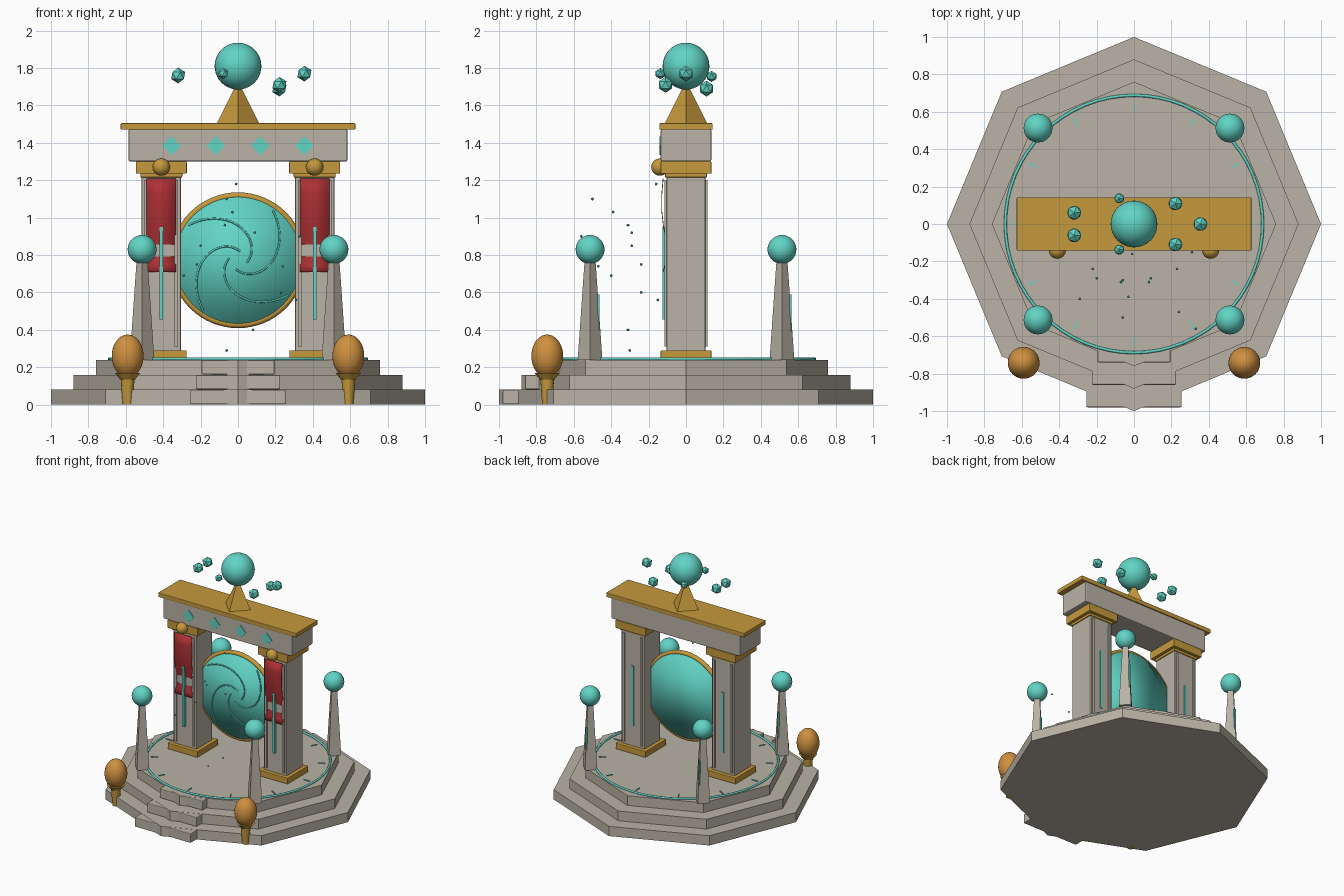
import bpy
import bmesh
from math import pi, sin, cos, radians
from mathutils import Matrix, Vector

if "Cube" in bpy.data.objects:
    bpy.data.objects.remove(bpy.data.objects["Cube"])


def material(name, r, g, b):
    m = bpy.data.materials.new(name)
    m.use_nodes = True
    m.diffuse_color = (r, g, b, 1)
    m.node_tree.nodes["Principled BSDF"].inputs["Base Color"].default_value = (r, g, b, 1)
    return m


STONE = material("warm stone", 0.49, 0.45, 0.38)
GOLD = material("gold", 0.56, 0.32, 0.045)
TEAL = material("glowing teal", 0.12, 0.66, 0.56)
RED = material("red cloth", 0.43, 0.03, 0.035)
FLAME = material("flame orange", 0.62, 0.28, 0.05)


def finish(name, bm, mat, smooth=False, bevel=0):
    bmesh.ops.recalc_face_normals(bm, faces=bm.faces)
    me = bpy.data.meshes.new(name)
    bm.to_mesh(me)
    bm.free()
    ob = bpy.data.objects.new(name, me)
    bpy.context.collection.objects.link(ob)
    me.materials.append(mat)
    if bevel:
        mod = ob.modifiers.new("Bevel", "BEVEL")
        mod.width, mod.segments = bevel, 2
    if smooth:
        bpy.ops.object.select_all(action="DESELECT")
        ob.select_set(True)
        bpy.context.view_layer.objects.active = ob
        bpy.ops.object.shade_smooth_by_angle(angle=radians(35))
    return ob


def box(name, mat, x, y, z, bevel=0):
    """Box from (low, high) ranges."""
    bm = bmesh.new()
    bmesh.ops.create_cube(bm, size=1)
    for v in bm.verts:
        v.co = Vector(r[0] + (c + 0.5) * (r[1] - r[0]) for c, r in zip(v.co, (x, y, z)))
    return finish(name, bm, mat, bevel=bevel)


def frustum(name, mat, sides, r1, r2, x, y, z1, z2, smooth=False):
    bm = bmesh.new()
    bmesh.ops.create_cone(bm, cap_ends=True, segments=sides, radius1=r1, radius2=r2,
                          depth=z2 - z1, matrix=Matrix.Translation((x, y, (z1 + z2) / 2)))
    return finish(name, bm, mat, smooth)


def ball(name, mat, r, loc, stretch=1):
    bm = bmesh.new()
    bmesh.ops.create_uvsphere(bm, u_segments=32, v_segments=20, radius=r)
    bmesh.ops.transform(bm, verts=bm.verts,
                        matrix=Matrix.Translation(loc) @ Matrix.Diagonal((1, 1, stretch, 1)))
    return finish(name, bm, mat, True)


def crystal(name, r, loc, subdivisions=1):
    bm = bmesh.new()
    bmesh.ops.create_icosphere(bm, subdivisions=subdivisions, radius=r,
                               matrix=Matrix.Translation(loc))
    return finish(name, bm, TEAL)


def torus(name, mat, major, minor, loc, tilt=0):
    bpy.ops.mesh.primitive_torus_add(major_radius=major, minor_radius=minor, location=loc,
                                     rotation=(tilt, 0, 0), major_segments=64, minor_segments=12)
    ob = bpy.context.object
    ob.name = name
    ob.data.materials.append(mat)
    bpy.ops.object.shade_smooth()


# Stepped octagonal platform with front stairs
for i in range(3):
    z = 0.08 * i
    frustum(f"platform_tier_{i + 1}", STONE, 8, 1 - 0.12 * i, 1 - 0.12 * i, 0, 0, z, z + 0.08)
    w = 0.255 - 0.03 * i
    front = -0.98 + 0.12 * i
    box(f"stair_{i + 1}", STONE, (-w, w), (front, front + 0.13), (z + 0.002, z + 0.079), 0.006)

# Inlaid floor circle and its twelve marks
torus("floor_ring", TEAL, 0.688, 0.008, (0, 0, 0.245))
for i in range(12):
    mark = box(f"floor_mark_{i + 1}", TEAL, (0.6, 0.65), (-0.004, 0.004), (0.236, 0.246))
    mark.rotation_euler.z = i * pi / 6

# Obelisks with orbs
for sx in (-1, 1):
    for sy in (-1, 1):
        x, y = 0.513 * sx, 0.513 * sy
        place = ("left" if sx > 0 else "right") + ("_front" if sy < 0 else "_back")
        frustum(f"obelisk_{place}", STONE, 4, 0.066, 0.03, x, y, 0.24, 0.76)
        ball(f"obelisk_orb_{place}", TEAL, 0.077, (x, y, 0.83))
        box(f"obelisk_rune_{place}", TEAL, (x - 0.006, x + 0.006),
            (y + 0.04, y + 0.05), (0.3, 0.59))

# Pillars, banners and torches, one set per side
BANNER = [(1.21, -0.124), (1.13, -0.131), (1.04, -0.132), (0.95, -0.122), (0.87, -0.107),
          (0.825, -0.1), (0.78, -0.107), (0.745, -0.116), (0.71, -0.124)]
for s, side in ((-1, "right"), (1, "left")):
    x = 0.41 * s

    def block(name, mat, half, z1, z2, bevel=0.004):
        box(f"{side}_{name}", mat, (x - half, x + half), (-half, half), (z1, z2), bevel)

    block("pillar_base", GOLD, 0.135, 0.24, 0.29)
    block("pillar", STONE, 0.105, 0.28, 1.24, 0.008)
    block("pillar_collar", GOLD, 0.112, 1.215, 1.24)
    block("pillar_capital", GOLD, 0.136, 1.235, 1.3)
    for f, face in ((-1, "front"), (1, "back")):
        for o in (-0.08, 0.08):
            box(f"{side}_pillar_rib_{face}", STONE, (x + o - 0.01, x + o + 0.01),
                sorted((0.1 * f, 0.114 * f)), (0.31, 1.2))
        box(f"{side}_pillar_rune_{face}", TEAL, (x - 0.009, x + 0.009),
            sorted((0.1 * f, (0.126 if f < 0 else 0.112) * f)), (0.455, 0.95))

    bm = bmesh.new()
    rows = [[bm.verts.new((x + dx, y, z)) for dx in (-0.078, 0.078)] for z, y in BANNER]
    for a, b in zip(rows, rows[1:]):
        bm.faces.new((a[0], a[1], b[1], b[0]))
    banner = finish(f"{side}_banner", bm, RED, True)
    solid = banner.modifiers.new("Thickness", "SOLIDIFY")
    solid.thickness = 0.004
    ball(f"{side}_banner_knob", GOLD, 0.046, (x, -0.14, 1.27))

    tx, ty = 0.59 * s, -0.742
    frustum(f"{side}_torch_stem", GOLD, 16, 0.027, 0.037, tx, ty, 0, 0.14, True)
    frustum(f"{side}_torch_bowl", GOLD, 24, 0.04, 0.068, tx, ty, 0.135, 0.17, True)
    ball(f"{side}_torch_flame", FLAME, 0.085, (tx, ty, 0.26), 1.35)

# Lintel with diamond inlays and gold cornice
box("lintel", STONE, (-0.585, 0.585), (-0.135, 0.135), (1.3, 1.475), 0.008)
box("cornice", GOLD, (-0.627, 0.627), (-0.142, 0.142), (1.47, 1.505), 0.004)
for i in range(4):
    d = frustum(f"lintel_diamond_{i + 1}", TEAL, 4, 0.05, 0.05, 0, 0, -0.004, 0.004)
    d.rotation_euler.x = pi / 2
    d.location = (-0.355 + 0.2367 * i, -0.137, 1.385)

# Crowning pyramid, great orb and orbiting crystals
frustum("crown_pyramid", GOLD, 4, 0.115, 0.015, 0, 0, 1.5, 1.7)
ball("great_orb", TEAL, 0.125, (0, 0, 1.81))
HEIGHTS = (1.77, 1.69, 1.755, 1.76, 1.76, 1.77, 1.71)
for i, z in enumerate(HEIGHTS):
    a = i * 2 * pi / 7
    crystal(f"crystal_{i + 1}", 0.03 if i in (2, 5) else 0.042,
            (0.355 * cos(a), 0.14 * sin(a), z))

# Round portal in a gold frame, softly shaded
CENTRE = Vector((0, 0, 0.772))
disc = frustum("portal_disc", TEAL, 64, 0.338, 0.338, 0, 0, -0.02, 0.02)
disc.rotation_euler.x = pi / 2
disc.location = CENTRE
for p in disc.data.polygons:
    p.use_smooth = True
torus("portal_frame", GOLD, 0.344, 0.019, CENTRE, pi / 2)

# Four spiral arms on the portal's front
for arm in range(4):
    cu = bpy.data.curves.new("portal_swirl", "CURVE")
    cu.dimensions = "3D"
    cu.bevel_depth, cu.bevel_resolution = 0.005, 2
    sp = cu.splines.new("POLY")
    n = 28
    sp.points.add(n - 1)
    for k, p in enumerate(sp.points):
        t = k / (n - 1)
        a = radians(-15 + 160 * t ** 0.6 + 90 * arm)
        r = 0.05 + 0.275 * t
        p.co = (r * cos(a), -0.021, CENTRE.z + r * sin(a), 1)
    cu.materials.append(TEAL)
    ob = bpy.data.objects.new(f"portal_swirl_{arm + 1}", cu)
    bpy.context.collection.objects.link(ob)

# Motes drifting out of the portal
MOTES = [(-0.06, -0.3, 0.29), (0.08, -0.31, 0.4), (0.31, -0.15, 0.56), (0.23, -0.24, 0.6),
         (-0.22, -0.24, 0.75), (-0.29, -0.4, 0.69), (0.24, -0.47, 0.74), (0.09, -0.29, 0.92),
         (0.33, -0.56, 0.9), (-0.06, -0.5, 1.1), (-0.03, -0.39, 1.03), (-0.07, -0.31, 0.96),
         (-0.2, -0.29, 0.85), (-0.01, -0.16, 1.18)]
for i, loc in enumerate(MOTES):
    crystal(f"mote_{i + 1}", 0.008, loc)
